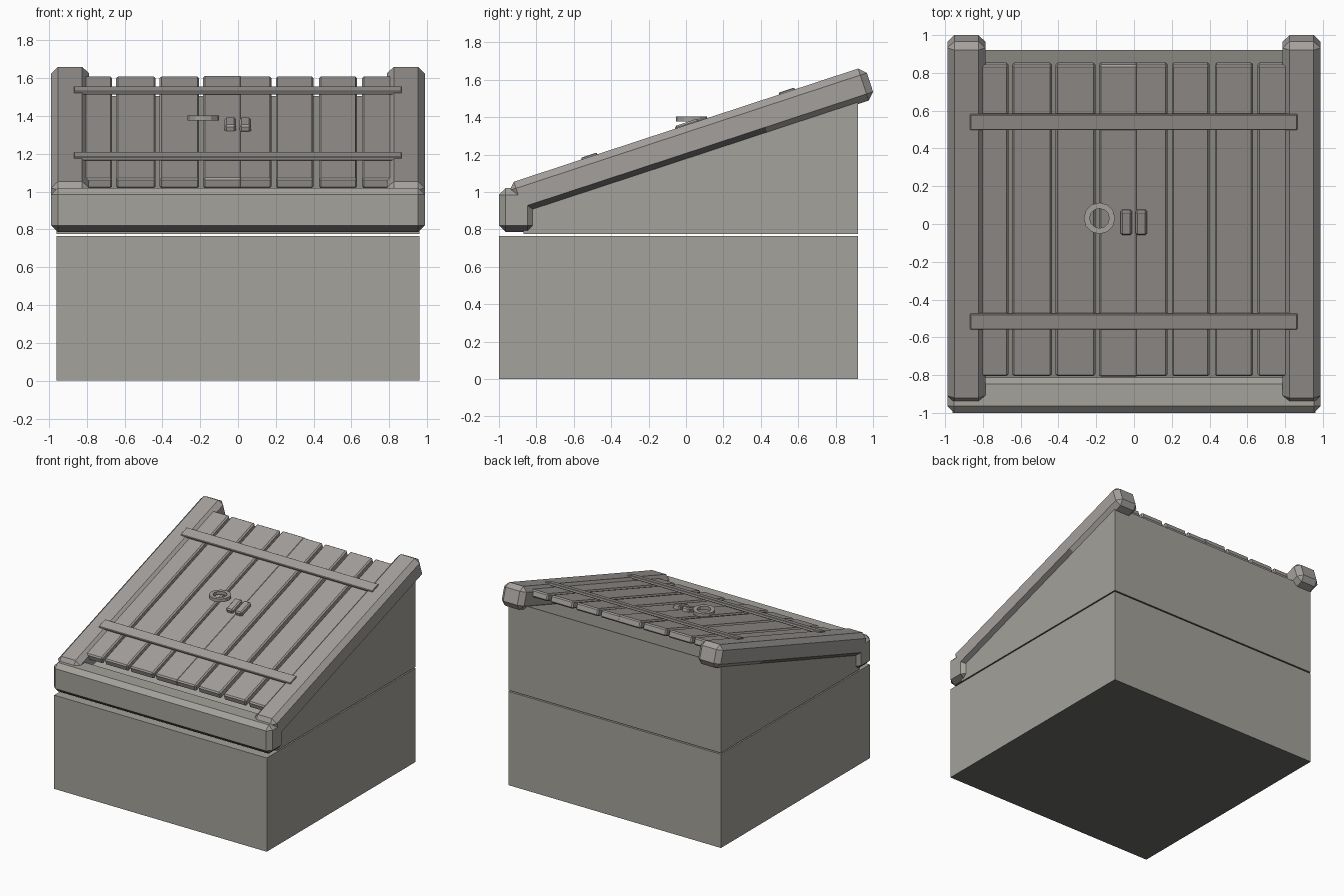
import bpy, bmesh, math
from mathutils import Matrix, Vector

if "Cube" in bpy.data.objects:
    bpy.data.objects.remove(bpy.data.objects["Cube"])


def colour(name, rgb):
    m = bpy.data.materials.new(name)
    m.diffuse_color = (*rgb, 1)
    m.use_nodes = True
    m.node_tree.nodes["Principled BSDF"].inputs["Base Color"].default_value = m.diffuse_color
    return m


stone = colour("stone_grey", (0.37, 0.36, 0.325))
wood = colour("wood_grey", (0.37, 0.35, 0.335))
dark = colour("dark_underside", (0.15, 0.145, 0.14))

# Sloped frame of the lid: local x = width, y = up the slope, z = out of the lid
SLOPE = Matrix.Translation((0, 0.028, 1.2715)) @ Matrix.Rotation(math.radians(18.2), 4, 'X')
FLAT = Matrix.Identity(4)


def finish(name, bm, mat, frame=FLAT, is_dark=None):
    bmesh.ops.recalc_face_normals(bm, faces=bm.faces[:])
    bm.normal_update()
    for f in bm.faces:
        if is_dark and is_dark(f):
            f.material_index = 1
    bm.transform(frame)
    me = bpy.data.meshes.new(name)
    bm.to_mesh(me)
    bm.free()
    me.materials.append(mat)
    me.materials.append(dark)
    ob = bpy.data.objects.new(name, me)
    bpy.context.collection.objects.link(ob)
    return ob


def box(name, xs, ys, zs, mat, chamfer=0.0, frame=FLAT, is_dark=None, cut_y=None):
    bm = bmesh.new()
    bmesh.ops.create_cube(bm, size=1)
    for v in bm.verts:
        v.co = Vector([(r[0] + r[1]) / 2 + c * (r[1] - r[0])
                       for c, r in zip(v.co, (xs, ys, zs))])
    if chamfer:
        bmesh.ops.bevel(bm, geom=bm.edges[:], offset=chamfer, segments=1,
                        affect='EDGES', profile=0.5)
    if cut_y is not None:
        bmesh.ops.bisect_plane(bm, geom=bm.verts[:] + bm.edges[:] + bm.faces[:],
                               plane_co=(0, cut_y, 0), plane_no=(0, 1, 0))
    return finish(name, bm, mat, frame, is_dark)


def faces_down(f):
    return f.normal.z < -0.5


def lower_rail_underside(f):
    return f.normal.z < -0.5 and abs(f.normal.y) < 0.1 and f.calc_center_median().y < 0.4


# Base block
box("base", (-0.96, 0.96), (-1.0, 0.92), (0, 0.765), stone, is_dark=faces_down)

# Wedge body above a thin gap
body = box("wedge_body", (-0.96, 0.96), (-0.87, 0.92), (0.775, 1.5), stone, is_dark=faces_down)
for v in body.data.vertices:
    if v.co.z > 1:
        v.co.z = 1.505 if v.co.y > 0 else 0.912

# Front beam
box("front_beam", (-0.988, 0.988), (-1.0, -0.812), (0.785, 1.02), stone, 0.036, is_dark=faces_down)

# Side rails
for name, s in (("left_rail", -1), ("right_rail", 1)):
    box(name, sorted((s * 0.787, s * 0.988)), (-1.006, 1.006), (-0.09, 0.09), wood, 0.037,
        SLOPE, lower_rail_underside, 0.4)

# Door planks
planks = [(-0.82, -0.665), (-0.645, -0.435), (-0.415, -0.205), (-0.185, 0.02),
          (0.0, 0.178), (0.2, 0.4), (0.428, 0.63), (0.655, 0.82)]
for i, xs in enumerate(planks):
    lift = 0.003 if i == 3 else 0
    box(f"plank_{i + 1}", xs, (-0.857 - lift, 0.877 + lift), (0.012, 0.069 + lift), wood, 0.01, SLOPE)

# Thin cross battens
for name, y in (("lower_batten", -0.587), ("upper_batten", 0.525)):
    box(name, (-0.868, 0.865), (y, y + 0.088), (0.08, 0.1), wood, 0.004, SLOPE)

# Pair of latch plates
for name, s in (("left_latch", -1), ("right_latch", 1)):
    box(name, sorted((s * 0.009 - 0.001, s * 0.07 - 0.001)), (-0.06, 0.075), (0.06, 0.104), wood, 0.01, SLOPE)

# Ring handle, 12 sides
bm = bmesh.new()
vs = [bm.verts.new(p) for p in ((0.052, 0, -0.013), (0.083, 0, -0.013),
                                (0.083, 0, 0.013), (0.052, 0, 0.013))]
es = [bm.edges.new((vs[i], vs[(i + 1) % 4])) for i in range(4)]
bmesh.ops.spin(bm, geom=vs + es, cent=(0, 0, 0), axis=(0, 0, 1),
               angle=math.tau, steps=12)
bmesh.ops.remove_doubles(bm, verts=bm.verts[:], dist=0.0005)
finish("ring_handle", bm, wood, Matrix.Translation((-0.183, 0.03, 1.389)))
